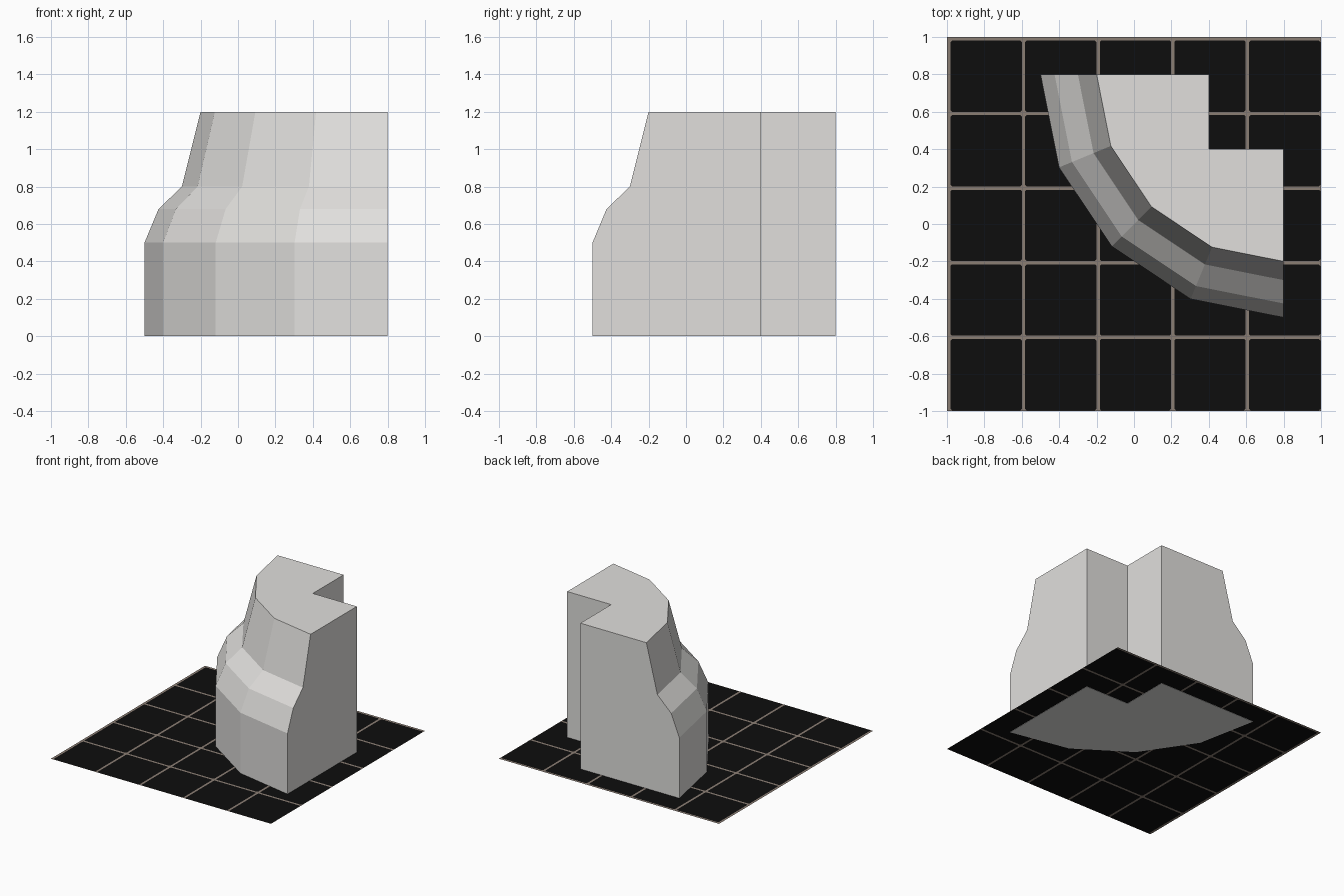
import bpy, bmesh, math

if "Cube" in bpy.data.objects:
    bpy.data.objects.remove(bpy.data.objects["Cube"])


def material(name, rgb):
    m = bpy.data.materials.new(name)
    m.diffuse_color = (*rgb, 1.0)
    m.use_nodes = True
    m.node_tree.nodes["Principled BSDF"].inputs["Base Color"].default_value = m.diffuse_color
    return m


STONE = material("pale stone", (0.75, 0.74, 0.72))
BLACK = material("black tile", (0.004, 0.004, 0.004))
GROUT = material("brown grout", (0.26, 0.21, 0.175))


def finish(bm, name, mats):
    mesh = bpy.data.meshes.new(name)
    bm.to_mesh(mesh)
    bm.free()
    for m in mats:
        mesh.materials.append(m)
    obj = bpy.data.objects.new(name, mesh)
    bpy.context.collection.objects.link(obj)
    return obj


# Curved corner block: a (radius, height) profile turned a quarter about (0.8, 0.8)
CENTRE, SEGMENTS = 0.8, 4
PROFILE = [(1.3, 0.0), (1.3, 0.5), (1.225, 0.68), (1.1, 0.8), (1.0, 1.2)]
BACK = [(0.8, 0.4), (0.4, 0.4), (0.4, 0.8)]      # square notch behind

bm = bmesh.new()
rings = []
for r, z in PROFILE:
    ring = []
    for i in range(SEGMENTS + 1):
        a = math.pi + i * math.pi / 2 / SEGMENTS
        ring.append(bm.verts.new((CENTRE + r * math.cos(a), CENTRE + r * math.sin(a), z)))
    rings.append(ring)
for lo, hi in zip(rings, rings[1:]):
    for i in range(SEGMENTS):
        bm.faces.new((lo[i], lo[i + 1], hi[i + 1], hi[i]))
low = [bm.verts.new((x, y, 0.0)) for x, y in BACK]
top = [bm.verts.new((x, y, PROFILE[-1][1])) for x, y in BACK]
for i in range(2):
    bm.faces.new((low[i], low[i + 1], top[i + 1], top[i]))
bm.faces.new([r[-1] for r in reversed(rings)] + [low[0], top[0]])
bm.faces.new([r[0] for r in rings] + [top[2], low[2]])
bm.faces.new(rings[0] + low)
bm.faces.new(rings[-1] + top)
bmesh.ops.recalc_face_normals(bm, faces=bm.faces)
finish(bm, "curved_corner_block", [STONE])

# Tiled floor: one thin sheet, black tiles with clipped corners and grout between
FLOOR_Z, HALF, CLIP = 0.002, 0.009, 0.008
bands = []
for k in range(6):
    c = -0.99 + 0.399 * k
    bands.append((-1.0 if k == 0 else c - HALF, min(c + HALF, 1.0)))

bm = bmesh.new()


def face(points, index):
    # The pattern runs from the back left corner, so y is flipped
    f = bm.faces.new([bm.verts.new((x, -y, FLOOR_Z)) for x, y in reversed(points)])
    f.material_index = index


def strip(x0, x1, y0, y1, index):
    face([(x0, y0), (x1, y0), (x1, y1), (x0, y1)], index)


for i, (a0, a1) in enumerate(bands):
    for j, (b0, b1) in enumerate(bands):
        strip(a0, a1, b0, b1, 1)                               # crossing
        if i < 5:
            strip(a1, bands[i + 1][0], b0, b1, 1)              # grout along x
        if j < 5:
            strip(a0, a1, b1, bands[j + 1][0], 1)              # grout along y
        if i < 5 and j < 5:
            x0, x1, y0, y1, c = a1, bands[i + 1][0], b1, bands[j + 1][0], CLIP
            face([(x0 + c, y0), (x1 - c, y0), (x1, y0 + c), (x1, y1 - c),
                  (x1 - c, y1), (x0 + c, y1), (x0, y1 - c), (x0, y0 + c)], 0)
            for x, sx in ((x0, c), (x1, -c)):
                for y, sy in ((y0, c), (y1, -c)):
                    pts = [(x, y), (x + sx, y), (x, y + sy)]
                    face(pts if sx * sy > 0 else pts[::-1], 1)  # clipped corners
bmesh.ops.remove_doubles(bm, verts=bm.verts, dist=1e-5)
finish(bm, "tiled_floor", [BLACK, GROUT])
